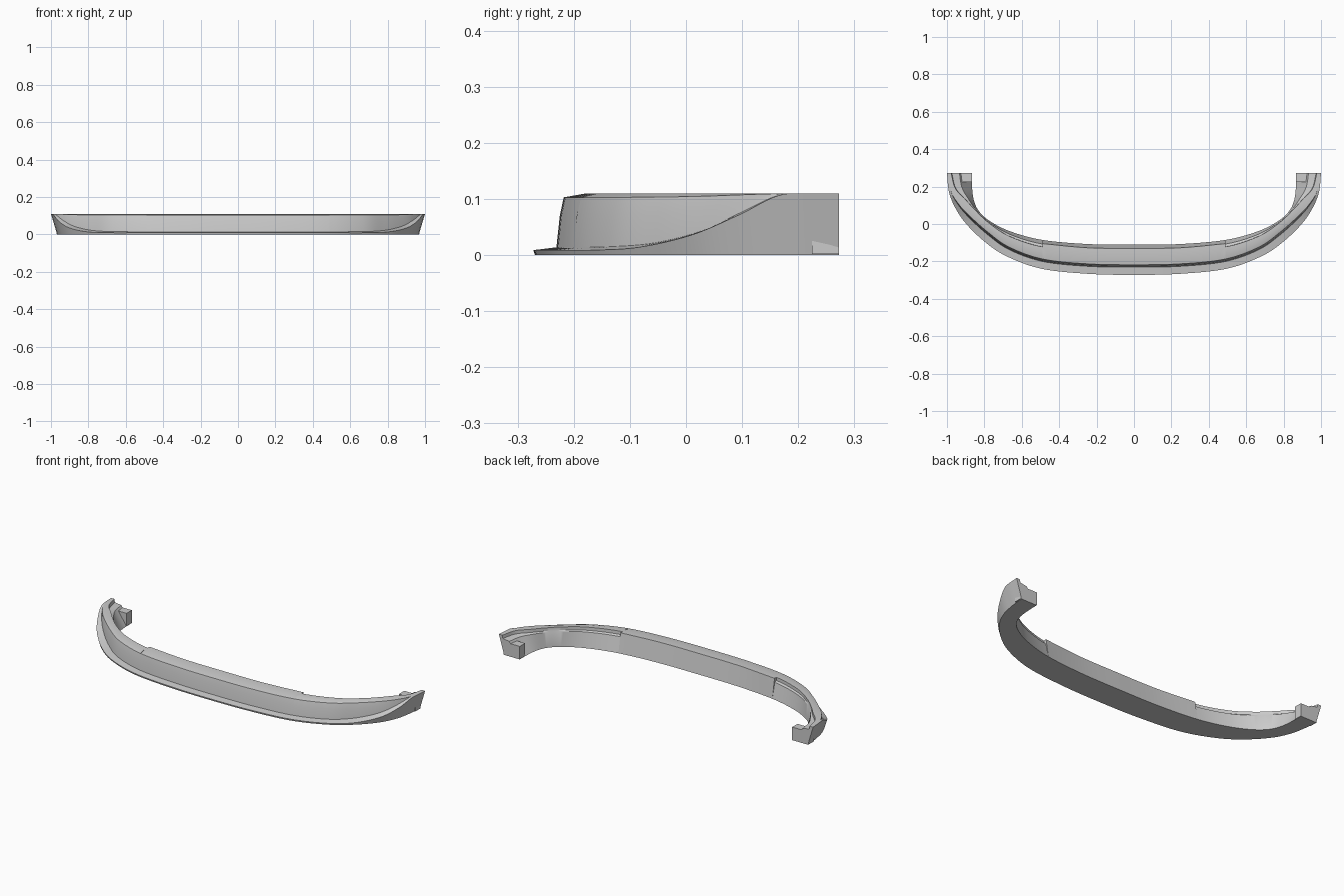
import bpy, bmesh
from mathutils import Vector

if "Cube" in bpy.data.objects:
    bpy.data.objects.remove(bpy.data.objects["Cube"])

TOP = 0.11
# Guide rails for the right half, centre line to rear tip
LIP = [(0, -.272, .009), (.25, -.266, .009), (.5, -.238, .009), (.69, -.168, .009), (.81, -.085, .014),
       (.905, .01, .036), (.96, .095, .072), (.99, .175, .109), (1, .273, .11)]
FOOT = [(0, -.231, .014), (.25, -.226, .014), (.49, -.2, .014), (.67, -.136, .015), (.785, -.055, .022),
        (.878, .03, .044), (.938, .1, .077), (.978, .175, .109), (.985, .273, .11)]
INNER = [(0, -.11, 0), (.25, -.107, 0), (.49, -.085, 0), (.66, -.04, 0), (.77, .015, 0),
         (.83, .07, 0), (.857, .13, 0), (.866, .2, 0), (.868, .273, 0)]
RIM = [(0, -.15, TOP), (.25, -.145, TOP), (.49, -.122, TOP), (.665, -.066, TOP), (.775, .005, TOP),
       (.85, .075, TOP), (.9, .13, TOP), (.955, .19, TOP), (.978, .273, TOP)]
WIDE_RIM = [(0, -.13, TOP), (.25, -.127, TOP), (.49, -.105, TOP)]


def rail(points, t):
    """Catmull-Rom point on a rail."""
    p = [Vector(q) for q in points]
    i = min(int(t), len(p) - 2)
    u = t - i
    first = Vector((-p[1].x, p[1].y, p[1].z))
    a = p[i - 1] if i else first
    b, c = p[i], p[i + 1]
    d = p[i + 2] if i + 2 < len(p) else 2 * c - b
    v = .5 * (2*b + (c-a)*u + (2*a - 5*b + 4*c - d)*u*u + (3*b - a - 3*c + d)*u**3)
    v.z = min(v.z, TOP)
    return v


def flat(v, z):
    return Vector((v.x, v.y, z))


def section(t, wide):
    """Closed cross-section: underside, lip, recessed face, top, back wall."""
    lip, foot, inner = rail(LIP, t), rail(FOOT, t), rail(INNER, t)
    rim = rail(WIDE_RIM if wide else RIM, t)
    inward = flat(inner - lip, 0).normalized()
    base = flat(lip + inward * .3 * lip.z, 0)
    k = (TOP - foot.z) / .096
    mid = flat(foot.lerp(rim, .03) + inward * .003 * k, foot.z + (.07 - .014) * k)
    mid.z = min(mid.z, TOP)
    front = flat(foot + inward * .013 * k, TOP - .007 * k)
    shoulder = flat(front.lerp(rim, .45), TOP)
    if wide:
        ledge_in, ledge_out = rim.lerp(inner, .15), rim.lerp(inner, .25)
    else:
        ledge_in = flat(rim.lerp(inner, .03), .092)
        ledge_out = flat(rim.lerp(inner, .4), .086)
    return [base, lip, foot, mid, front, shoulder, rim, ledge_in, ledge_out, inner]


# Bumper shell: loft of sections, wide top in the middle, stepped at the sides
N = 8
stations = [(i / N, True) for i in range(2 * N + 1)] + [(i / N, False) for i in range(2 * N, 8 * N + 1)]
bm = bmesh.new()
rings = [[bm.verts.new(p) for p in section(t, w)] for t, w in stations]
for r, s in zip(rings, rings[1:]):
    for j in range(len(r)):
        k = (j + 1) % len(r)
        bm.faces.new((r[j], r[k], s[k], s[j]))
bm.faces.new(rings[-1])
bmesh.ops.remove_doubles(bm, verts=bm.verts, dist=.0002)
bmesh.ops.recalc_face_normals(bm, faces=bm.faces)
mesh = bpy.data.meshes.new("bumper_shell")
bm.to_mesh(mesh)
bm.free()
shell = bpy.data.objects.new("bumper_shell", mesh)
bpy.context.collection.objects.link(shell)
m = shell.modifiers.new("mirror", 'MIRROR')
m.use_clip = True
bpy.context.view_layer.objects.active = shell
shell.select_set(True)
bpy.ops.object.modifier_apply(modifier="mirror")
# outward normals for the whole closed shell
bm = bmesh.new()
bm.from_mesh(shell.data)
bmesh.ops.recalc_face_normals(bm, faces=bm.faces)
bm.to_mesh(shell.data)
bm.free()
bpy.ops.object.shade_smooth_by_angle(angle=.5)

# Mounting blocks at the rear tips
for side, name in ((-1, "left_end_block"), (1, "right_end_block")):
    bpy.ops.mesh.primitive_cube_add(size=1, location=(side * .919, .249, .0385))
    block = bpy.context.object
    block.name = name
    block.scale = (.104, .048, .073)
